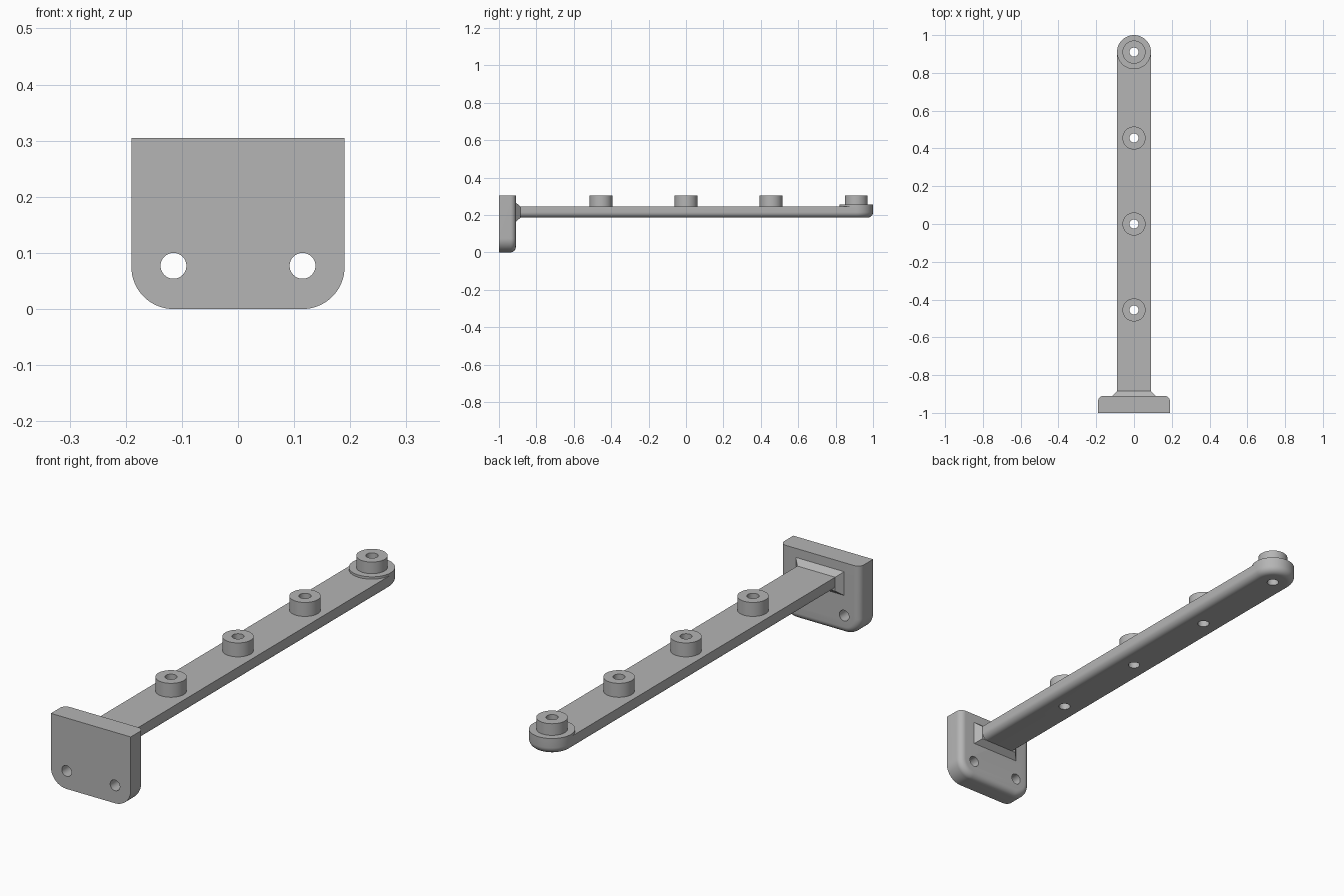
import bpy, bmesh
from math import sin, cos, pi, radians
from mathutils import Matrix

if "Cube" in bpy.data.objects:
    bpy.data.objects.remove(bpy.data.objects["Cube"])

grey = bpy.data.materials.new("plain grey")
grey.use_nodes = True
grey.diffuse_color = (0.46, 0.46, 0.46, 1)
grey.node_tree.nodes["Principled BSDF"].inputs["Base Color"].default_value = grey.diffuse_color

BASE_BACK, BAR_LOW, BAR_TOP, PAD_TOP, TOP = -0.91, 0.185, 0.245, 0.255, 0.305


def finish(name, bm):
    bmesh.ops.recalc_face_normals(bm, faces=bm.faces)
    mesh = bpy.data.meshes.new(name)
    bm.to_mesh(mesh)
    bm.free()
    mesh.materials.append(grey)
    obj = bpy.data.objects.new(name, mesh)
    bpy.context.collection.objects.link(obj)
    return obj


def u_slab(name, half, radius, length, thick, fillet, place):
    """U-shaped slab: one square end, two rounded corners, one filleted rim."""
    def outline(d):
        pts = [(-(half - d), 0)]
        for side, start in ((-1, pi), (1, pi / 2)):
            for i in range(17):
                a = start - i * pi / 32
                pts.append((side * (half - radius) + (radius - d) * cos(a),
                            length - radius + (radius - d) * sin(a)))
        return pts + [(half - d, 0)]

    steps = [i * pi / 16 for i in range(9)]
    levels = [(fillet * (1 - sin(a)), fillet * (1 - cos(a))) for a in steps]
    levels.append((0, thick))
    bm = bmesh.new()
    rings = [[bm.verts.new((u, v, w)) for u, v in outline(d)] for d, w in levels]
    for low, high in zip(rings, rings[1:]):
        for i in range(len(low)):
            j = (i + 1) % len(low)
            bm.faces.new((low[i], low[j], high[j], high[i]))
    bm.faces.new(rings[0])
    bm.faces.new(rings[-1])
    bmesh.ops.remove_doubles(bm, verts=bm.verts, dist=0.00001)
    bm.transform(place)
    return finish(name, bm)


def cylinder(name, radius, low, high, place=Matrix()):
    bm = bmesh.new()
    bmesh.ops.create_cone(bm, cap_ends=True, segments=64, radius1=radius, radius2=radius,
                          depth=high - low, matrix=Matrix.Translation((0, 0, (low + high) / 2)))
    bm.transform(place)
    return finish(name, bm)


def drill(obj, cutter):
    mod = obj.modifiers.new("hole", "BOOLEAN")
    mod.operation, mod.solver, mod.object = "DIFFERENCE", "EXACT", cutter
    bpy.context.view_layer.objects.active = obj
    bpy.ops.object.modifier_apply(modifier=mod.name)


# Mounting plate, square on top, with rounded lower corners and a filleted back rim
plate = u_slab("mounting_plate", 0.19, 0.075, TOP, 1 + BASE_BACK, 0.028,
               Matrix(((-1, 0, 0, 0), (0, 0, -1, BASE_BACK), (0, -1, 0, TOP), (0, 0, 0, 1))))
parts, cutters = [plate], []

# Long arm with a round tip and a filleted underside
arm = u_slab("arm", 0.09, 0.09, 1 - BASE_BACK, BAR_TOP - BAR_LOW, 0.03,
             Matrix.Translation((0, BASE_BACK, BAR_LOW)))
parts.append(arm)

# Flared collar where the arm meets the plate
bm = bmesh.new()
bmesh.ops.create_cube(bm, size=2)
mid = (BAR_LOW + BAR_TOP) / 2
for v in bm.verts:
    inner = v.co.y > 0
    v.co = (v.co.x * (0.09 if inner else 0.115),
            BASE_BACK + (0.025 if inner else 0),
            mid + v.co.z * (0.03 if inner else 0.051))
parts.append(finish("collar", bm))

# Bolt holes through the plate
for side in (-1, 1):
    cutter = cylinder("plate_cutter", 0.023, -0.2, 0.2,
                      Matrix.Translation((side * 0.115, -0.95, 0.077)) @ Matrix.Rotation(pi / 2, 4, "X"))
    drill(plate, cutter)
    cutters.append(cutter)

# Round pad on the tip, and four drilled bosses along the arm
tip = 0.91
pad = cylinder("tip_pad", 0.09, BAR_TOP, PAD_TOP, Matrix.Translation((0, tip, 0)))
parts.append(pad)
for i in range(4):
    y = tip * (i - 1) / 2
    place = Matrix.Translation((0, y, 0))
    boss = cylinder(f"boss_{i + 1}", 0.061, PAD_TOP if i == 3 else BAR_TOP, TOP, place)
    parts.append(boss)
    cutter = cylinder("boss_cutter", 0.024, 0.1, 0.4, place)
    for target in [boss, arm] + ([pad] if i == 3 else []):
        drill(target, cutter)
    cutters.append(cutter)

for cutter in cutters:
    bpy.data.objects.remove(cutter)

# Smooth curved faces, keep crisp edges
bpy.ops.object.select_all(action="DESELECT")
for obj in parts:
    obj.select_set(True)
bpy.context.view_layer.objects.active = plate
bpy.ops.object.shade_smooth_by_angle(angle=radians(30))
